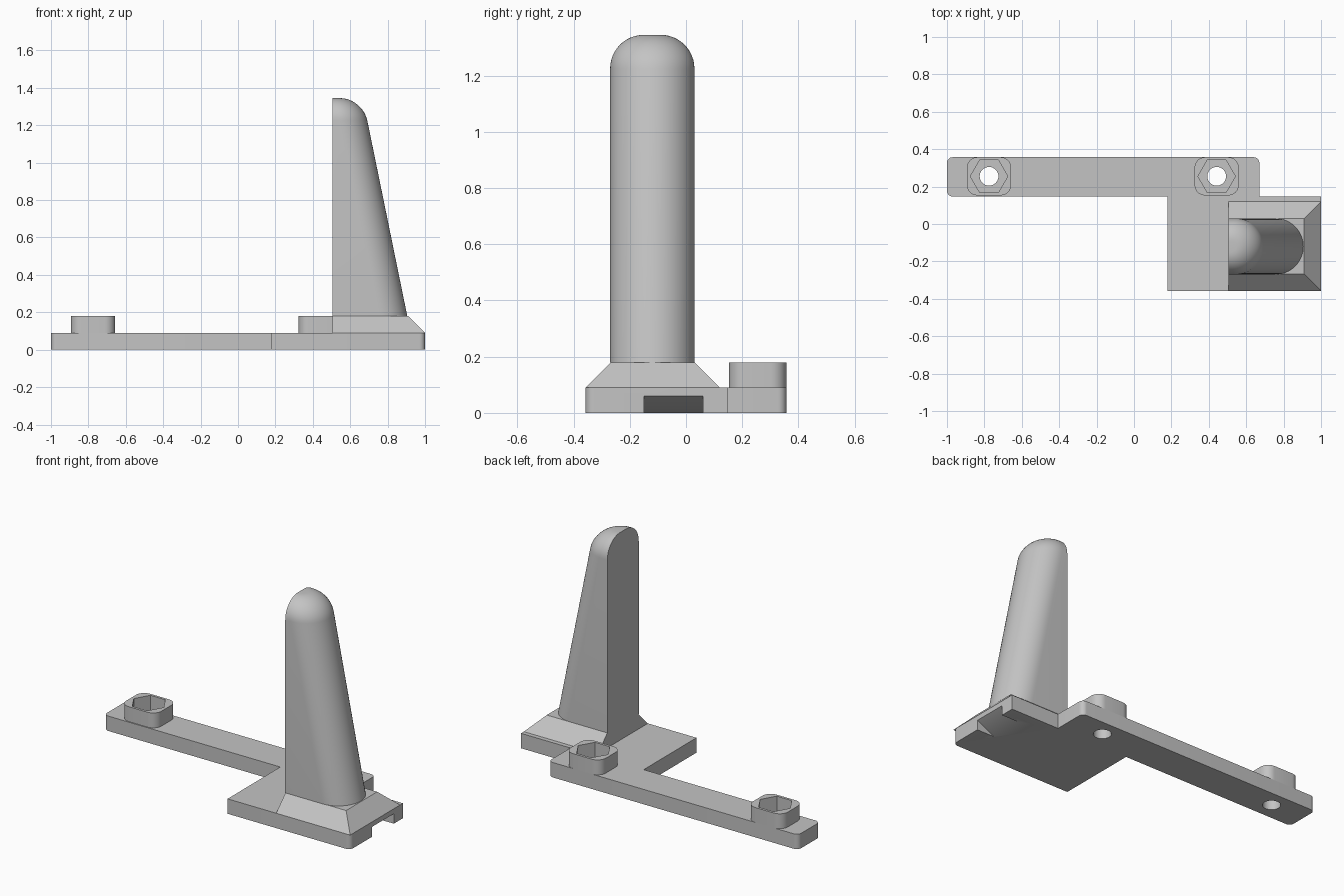
import bpy
import bmesh
from math import sin, cos, pi, atan2

if "Cube" in bpy.data.objects:
    bpy.data.objects.remove(bpy.data.objects["Cube"])

GREY = (0.55, 0.55, 0.55, 1)
grey = bpy.data.materials.new("plain grey")
grey.use_nodes = True
grey.diffuse_color = GREY
grey.node_tree.nodes["Principled BSDF"].inputs["Base Color"].default_value = GREY


def loft(name, rings):
    """Solid skinned through rings of equal point count, capped at both ends."""
    bm = bmesh.new()
    loops = [[bm.verts.new(p) for p in ring] for ring in rings]
    n = len(loops[0])
    for low, high in zip(loops, loops[1:]):
        for i in range(n):
            j = (i + 1) % n
            bm.faces.new((low[i], low[j], high[j], high[i]))
    bm.faces.new(loops[0][::-1])
    bm.faces.new(loops[-1])
    bmesh.ops.recalc_face_normals(bm, faces=bm.faces[:])
    mesh = bpy.data.meshes.new(name)
    bm.to_mesh(mesh)
    bm.free()
    mesh.materials.append(grey)
    obj = bpy.data.objects.new(name, mesh)
    bpy.context.collection.objects.link(obj)
    return obj


def prism(name, outline, z0, z1):
    return loft(name, [[(x, y, z) for x, y in outline] for z in (z0, z1)])


def rounded(corners, steps=8):
    """Counter-clockwise right-angled outline; each corner is (x, y, radius)."""
    pts = []
    for i, (x, y, r) in enumerate(corners):
        if r == 0:
            pts.append((x, y))
            continue
        px, py, _ = corners[i - 1]
        nx, ny, _ = corners[(i + 1) % len(corners)]
        sx = (px + nx > 2 * x) - (px + nx < 2 * x)
        sy = (py + ny > 2 * y) - (py + ny < 2 * y)
        start = atan2(y - py, x - px) - pi / 2
        for k in range(steps + 1):
            a = start + pi / 2 * k / steps
            pts.append((x + sx * r + r * cos(a), y + sy * r + r * sin(a)))
    return pts


def circle(cx, cy, r, n):
    return [(cx + r * cos(2 * pi * i / n), cy + r * sin(2 * pi * i / n)) for i in range(n)]


def activate(obj):
    bpy.ops.object.select_all(action='DESELECT')
    obj.select_set(True)
    bpy.context.view_layer.objects.active = obj


def cut(obj, cutter):
    activate(obj)
    mod = obj.modifiers.new("cut", 'BOOLEAN')
    mod.operation = 'DIFFERENCE'
    mod.solver = 'EXACT'
    mod.object = cutter
    bpy.ops.object.modifier_apply(modifier=mod.name)
    bpy.data.objects.remove(cutter)


def smooth(obj):
    activate(obj)
    bpy.ops.object.shade_smooth_by_angle(angle=pi / 6)


THICK, TOP, HALF, END = 0.09, 0.18, 0.357, 0.67
BACK = 0.505
AXIS_Y = -0.12
SEAT = 0.07

# L-shaped base: long mounting bar plus square plate
base = prism("base_plate", rounded([
    (-1, 0.147, 0.03), (0.18, 0.147, 0), (0.18, -HALF, 0), (1, -HALF, 0.03),
    (1, 0.147, 0), (END, 0.147, 0), (END, HALF, 0.03), (-1, HALF, 0.03)]), 0, THICK)

# Sloped release notch under the plate's outer end
notch_side = [(0.88, 0), (0.86, -0.01), (1.02, -0.01), (1.02, 0.07)]
cut(base, loft("notch_cutter", [[(x, y, z) for x, z in notch_side] for y in (-0.15, 0.06)]))

# Bolt bosses with hexagonal nut pockets and through holes
for side, cx in (("right", -0.775), ("left", 0.442)):
    cy, hx, hy = 0.255, 0.118, 0.102
    boss = prism(side + "_bolt_boss", rounded([
        (cx - hx, cy - hy, 0.055), (cx + hx, cy - hy, 0.055),
        (cx + hx, cy + hy, 0.055), (cx - hx, cy + hy, 0.055)]), THICK, TOP)
    for part in (boss, base):
        cut(part, prism("pocket_cutter", circle(cx, cy, 0.1, 6), SEAT, TOP + 0.1))
    cut(base, prism("hole_cutter", circle(cx, cy, 0.05, 40), -0.1, 0.3))
    smooth(boss)
smooth(base)

# Pedestal with three sloping sides and a flat inner side
rings = []
for z, inset in ((THICK, 0), (TOP, 0.09)):
    x1, y0, y1 = 1 - inset, -HALF + inset, 0.12 - inset
    rings.append([(BACK, y0, z), (x1, y0, z), (x1, y1, z), (BACK, y1, z)])
loft("pedestal", rings)

# Tapered upright: flat inner side, round leaning outer side, rounded tip
RADIUS, FILLET, HEIGHT = 0.15, 0.12, 1.345
levels = [(TOP, RADIUS)]
for k in range(13):
    a = pi / 2 * k / 12
    levels.append((HEIGHT - FILLET + FILLET * sin(a), RADIUS - FILLET + FILLET * cos(a)))
rings = []
for z, r in levels:
    cx = 0.755 - 0.2045 * (z - TOP)
    ring = [(BACK, AXIS_Y - r, z)]
    for k in range(33):
        a = -pi / 2 + pi * k / 32
        ring.append((cx + r * cos(a), AXIS_Y + r * sin(a), z))
    ring.append((BACK, AXIS_Y + r, z))
    rings.append(ring)
smooth(loft("upright_post", rings))
